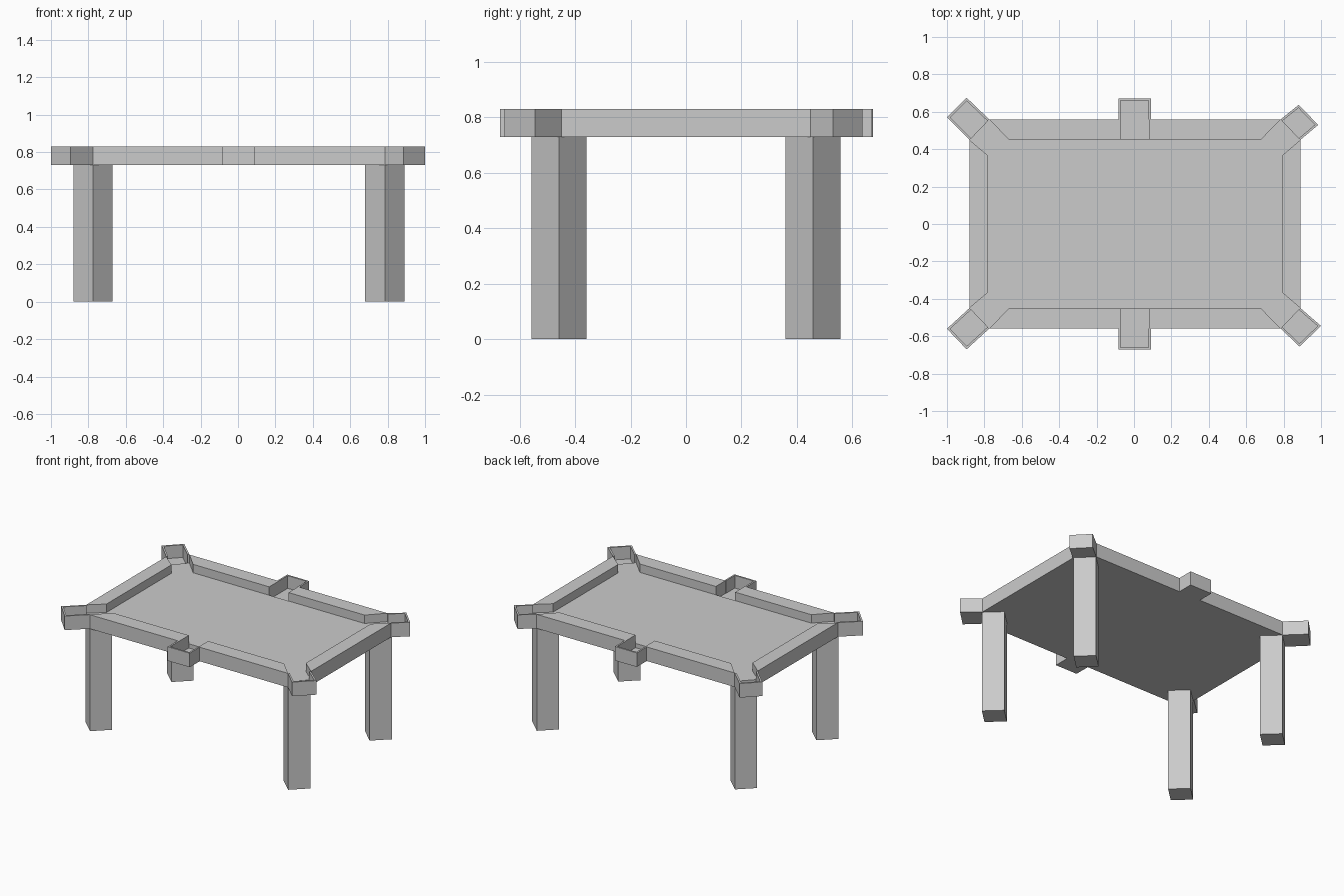
import bpy, bmesh
from mathutils import Vector

if "Cube" in bpy.data.objects:
    bpy.data.objects.remove(bpy.data.objects["Cube"])

Z0, Z1 = 0.73, 0.83      # underside and top of the table frame
BED = 0.77               # playing surface height
FLOOR = 0.74             # pocket floor height
WALL = 0.012             # pocket wall thickness
DX = 0.005               # frame sits slightly right of the overall centre


def prism(name, pts, z0, z1):
    """Extrude a flat outline between two heights."""
    bm = bmesh.new()
    face = bm.faces.new([bm.verts.new((p[0], p[1], z0)) for p in pts])
    ext = bmesh.ops.extrude_face_region(bm, geom=[face])
    for v in ext["geom"]:
        if isinstance(v, bmesh.types.BMVert):
            v.co.z = z1
    bmesh.ops.recalc_face_normals(bm, faces=bm.faces)
    me = bpy.data.meshes.new(name)
    bm.to_mesh(me)
    bm.free()
    ob = bpy.data.objects.new(name, me)
    bpy.context.collection.objects.link(ob)
    return ob


def pocket(name, a, b, c, d):
    """U-shaped wall a-b-c-d, open towards the table, with a thin floor."""
    a, b, c, d = (Vector(p) for p in (a, b, c, d))
    across, out = (c - b).normalized() * WALL, (b - a).normalized() * WALL
    inner = [d - across, c - across - out, b + across - out, a + across]
    prism(name + "_wall", [a, b, c, d] + inner, Z0, Z1)
    prism(name + "_floor", [a, b, c, d], Z0, FLOOR)


# bed with clipped corners and a notch at each middle pocket
half = [(-.885, -.45), (-.78, -.56), (-.076, -.56), (-.076, -.452),
        (.076, -.452), (.076, -.56), (.78, -.56), (.885, -.45)]
prism("bed", [(x + DX, y) for x, y in half + [(-x, -y) for x, y in half]], Z0, BED)

# end rails and split long rails
for sx, side in ((-1, "left"), (1, "right")):
    prism(side + "_rail", [(sx * x + DX, y) for x, y in
          ((.885, -.45), (.785, -.365), (.785, .365), (.885, .45))], Z0, Z1)
    for sy, end in ((-1, "front"), (1, "back")):
        prism(f"{end}_{side}_rail", [(sx * x + DX, sy * y) for x, y in
              ((.78, .56), (.675, .452), (.076, .452), (.076, .56))], Z0, Z1)
        # square leg turned diagonally
        cx, cy = sx * .78 + DX, sy * .458
        prism(f"{end}_{side}_leg", [(cx - .105, cy), (cx, cy - .099),
              (cx + .105, cy), (cx, cy + .099)], 0, Z0)

# corner pockets: outer tips differ slightly per corner
tips = {(-1, -1): ((1, .56), (.895, .67)), (1, -1): ((1, .545), (.885, .655)),
        (-1, 1): ((1, .57), (.895, .675)), (1, 1): ((.985, .53), (.88, .637))}
for (sx, sy), (p, q) in tips.items():
    ends = [(sx * x + DX, sy * y) for x, y in ((.885, .45), (.78, .56))]
    outer = [(sx * x, sy * y) for x, y in (p, q)]
    pocket(f"corner_pocket_{sx}_{sy}", ends[0], *outer, ends[1])

# middle pockets, with floors running in under the rail gap
for sy, end in ((-1, "front"), (1, "back")):
    y = sy * .672
    pocket(end + "_middle_pocket", (-.083, sy * .56), (-.083, y),
           (.09, y), (.09, sy * .56))
    prism(end + "_gap_floor", [(-.071, sy * .452), (.081, sy * .452),
          (.081, sy * .56), (-.071, sy * .56)], Z0, FLOOR)
